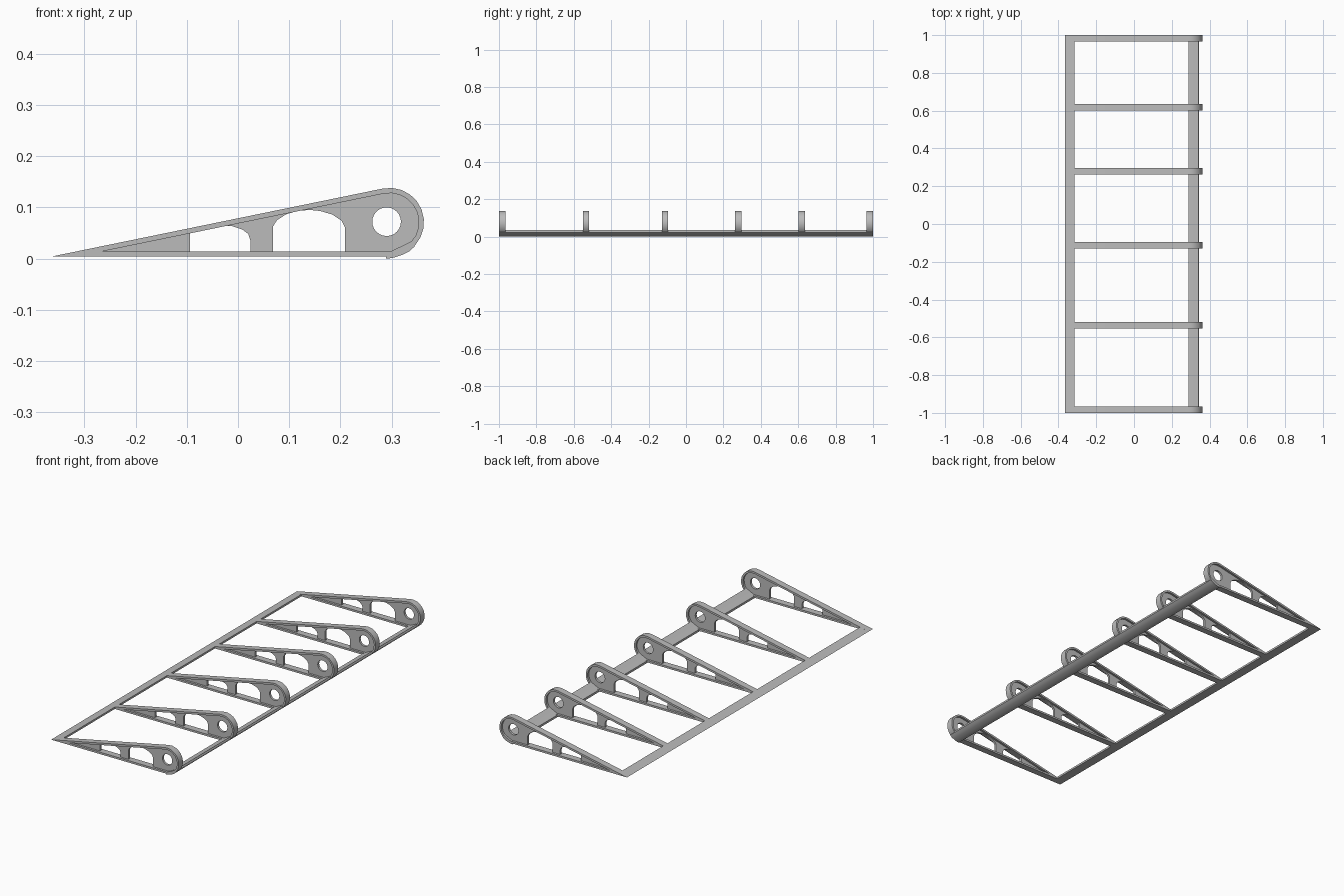
import bpy
from math import sin, cos, atan, radians, pi, tau

cube = bpy.data.objects.get("Cube")
if cube:
    bpy.data.objects.remove(cube)

grey = bpy.data.materials.new("plain grey")
grey.use_nodes = True
grey.diffuse_color = (0.5, 0.5, 0.5, 1)
grey.node_tree.nodes["Principled BSDF"].inputs["Base Color"].default_value = (0.5, 0.5, 0.5, 1)

# Teardrop section: round nose, two tangents meeting at the trailing tip
NOSE_X, NOSE_Z, NOSE_R, LENGTH = 0.296, 0.071, 0.067, 0.66
SLOPE = 2 * atan(NOSE_R / LENGTH)
RIB_WIDTH, WEB_WIDTH, RIM = 0.034, 0.012, 0.01
RIB_Y = [-0.983, -0.535, -0.112, 0.28, 0.618, 0.983]


def teardrop(inset, steps=12):
    r = NOSE_R - inset
    pts = [(NOSE_X - LENGTH * r / NOSE_R, NOSE_Z - r)]
    for i in range(steps + 1):
        a = -pi / 2 + (pi + SLOPE) * i / steps
        pts.append((NOSE_X + r * cos(a), NOSE_Z + r * sin(a)))
    return pts


def circle(x, z, r, n=24):
    return [(x + r * cos(tau * i / n), z + r * sin(tau * i / n)) for i in range(n)]


def plate_mesh(name, outlines, width):
    """Fill x-z outlines (inner ones become holes) and extrude them along y."""
    curve = bpy.data.curves.new(name, "CURVE")
    curve.dimensions = "2D"
    curve.fill_mode = "BOTH"
    curve.extrude = width / 2
    for pts in outlines:
        spline = curve.splines.new("POLY")
        spline.points.add(len(pts) - 1)
        for p, (x, z) in zip(spline.points, pts):
            p.co = (x, z, 0, 1)
        spline.use_cyclic_u = True
    temp = bpy.data.objects.new(name, curve)
    bpy.context.collection.objects.link(temp)
    graph = bpy.context.evaluated_depsgraph_get()
    mesh = bpy.data.meshes.new_from_object(temp.evaluated_get(graph))
    bpy.data.objects.remove(temp)
    mesh.materials.clear()
    mesh.materials.append(grey)
    return mesh


def place(name, mesh, y=0):
    ob = bpy.data.objects.new(name, mesh)
    ob.location.y = y
    ob.rotation_euler.x = radians(90)
    bpy.context.collection.objects.link(ob)
    return ob


# Lightening openings in the rib web
floor = NOSE_Z - NOSE_R + RIM - 0.001
rear_opening = [(-0.094, floor), (0.024, floor), (0.024, 0.036), (0.02, 0.048), (0.008, 0.057),
                (-0.01, 0.063), (-0.03, 0.065), (-0.055, 0.061), (-0.094, 0.049)]
front_opening = [(0.068, floor), (0.209, floor), (0.209, 0.06), (0.202, 0.074), (0.184, 0.086),
                 (0.16, 0.093), (0.139, 0.095), (0.117, 0.093), (0.095, 0.087), (0.076, 0.075),
                 (0.068, 0.062)]

rim_mesh = plate_mesh("rib_rim", [teardrop(0), teardrop(RIM)], RIB_WIDTH)
web_mesh = plate_mesh("rib_web", [teardrop(RIM / 2), rear_opening, front_opening,
                                  circle(0.29, 0.072, 0.028)], WEB_WIDTH)
parts = []
for i, y in enumerate(RIB_Y, 1):
    parts.append(place(f"rib_rim_{i}", rim_mesh, y))
    parts.append(place(f"rib_web_{i}", web_mesh, y))

# Full-length spars: curved strip under the nose, wedge at the trailing edge
nose_strip = [(0.289, 0.0), (0.3, 0.001), (0.311, 0.004), (0.322, 0.008), (0.334, 0.014),
              (0.344, 0.023), (0.344, 0.03), (0.341, 0.035), (0.333, 0.031), (0.302, 0.016),
              (0.289, 0.011)]
wedge = [(-0.364, 0.004), (-0.315, 0.004), (-0.315, 0.014)]
parts.append(place("nose_spar", plate_mesh("nose_spar", [nose_strip], 2)))
parts.append(place("trailing_edge", plate_mesh("trailing_edge", [wedge], 2)))

# Round faces smooth, edges sharp
bpy.ops.object.select_all(action="DESELECT")
for ob in parts:
    ob.select_set(True)
bpy.context.view_layer.objects.active = parts[0]
bpy.ops.object.shade_smooth_by_angle(angle=radians(30))
